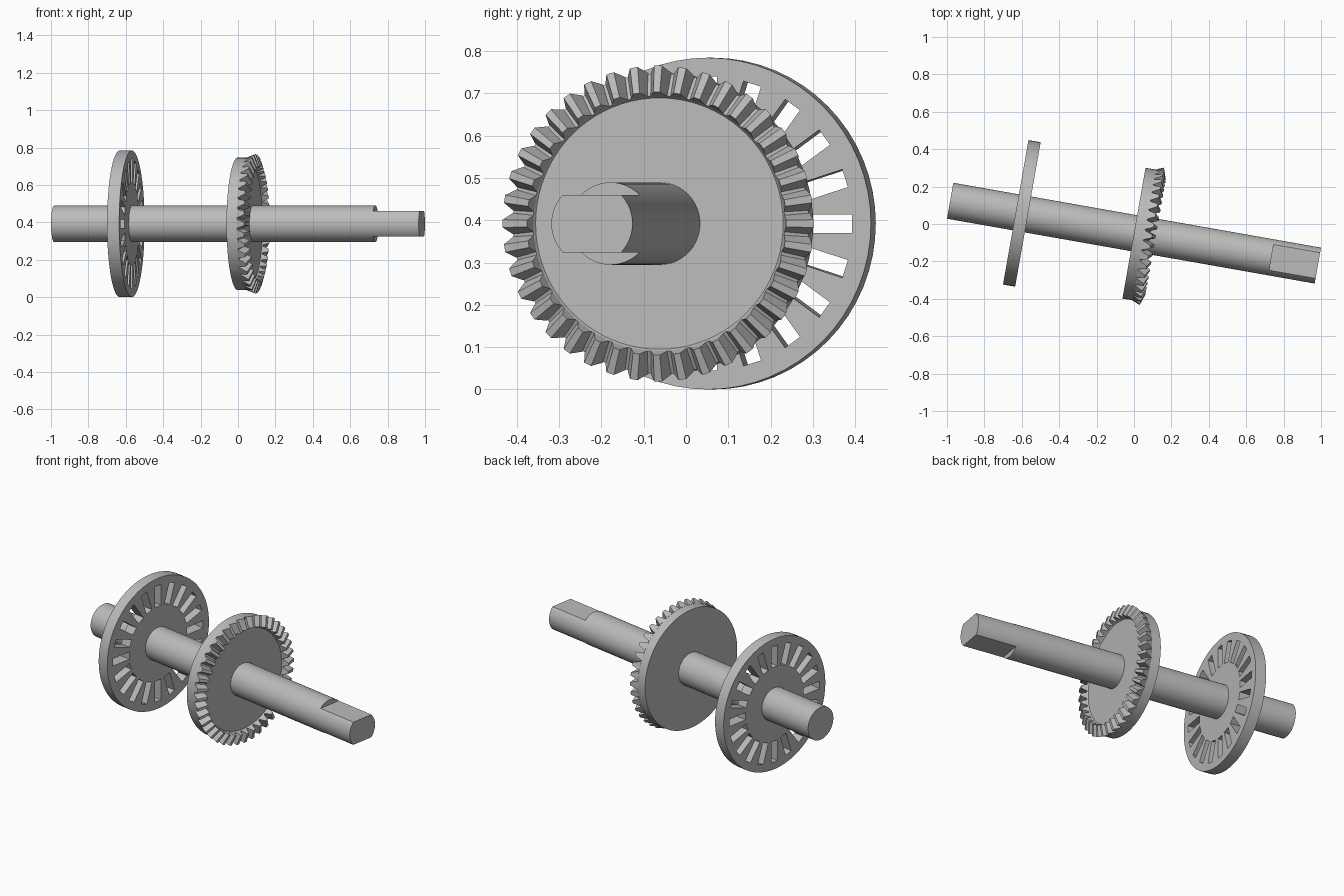
import bpy
import bmesh
from math import sin, cos, pi, tau, asin, radians
from mathutils import Matrix, Vector

cube = bpy.data.objects.get("Cube")
if cube:
    bpy.data.objects.remove(cube, do_unlink=True)

SIDES = 64
SHAFT_R = 0.0975
SHAFT_END = 0.998

# Every part is modelled along local x, then turned with the shaft
PLACE = Matrix.Translation((0, -0.049, 0.392)) @ Matrix.Rotation(radians(-10), 4, 'Z')

steel = bpy.data.materials.new("grey_steel")
steel.use_nodes = True
GREY = (0.5, 0.5, 0.5, 1)
steel.diffuse_color = GREY
steel.node_tree.nodes["Principled BSDF"].inputs["Base Color"].default_value = GREY


def add_object(name, mesh):
    obj = bpy.data.objects.new(name, mesh)
    bpy.context.collection.objects.link(obj)
    mesh.materials.clear()
    mesh.materials.append(steel)
    obj.matrix_world = PLACE
    bpy.ops.object.select_all(action='DESELECT')
    obj.select_set(True)
    bpy.context.view_layer.objects.active = obj
    bpy.ops.object.shade_smooth_by_angle(angle=radians(25))
    return obj


def finish(name, bm):
    bmesh.ops.recalc_face_normals(bm, faces=bm.faces)
    mesh = bpy.data.meshes.new(name)
    bm.to_mesh(mesh)
    bm.free()
    return add_object(name, mesh)


def circle(radius, start=0, end=tau, steps=SIDES):
    return [(radius * cos(start + (end - start) * i / steps),
             radius * sin(start + (end - start) * i / steps)) for i in range(steps)]


def loft(bm, rings):
    """Join rings of points with quads and cap both ends."""
    loops = [[bm.verts.new(p) for p in ring] for ring in rings]
    for a, b in zip(loops, loops[1:]):
        for i in range(len(a)):
            j = (i + 1) % len(a)
            bm.faces.new((a[i], a[j], b[j], b[i]))
    bm.faces.new(loops[0])
    bm.faces.new(loops[-1])


def ring_at(x, outline):
    return [(x, y, z) for y, z in outline]


# Shaft with two flats milled at the right end
bm = bmesh.new()
flat_start = 0.746
loft(bm, [ring_at(x, circle(SHAFT_R)) for x in (-SHAFT_END, flat_start)])
a = asin(0.068 / SHAFT_R)
flats = []
for mid in (0, pi):
    flats += circle(SHAFT_R, mid - a, mid + a, 16)
    flats.append((SHAFT_R * cos(mid + a), SHAFT_R * sin(mid + a)))
loft(bm, [ring_at(x, flats) for x in (flat_start, SHAFT_END)])
finish("shaft", bm)

# Slotted disc: filled outline with radial holes, extruded
SLOTS = 20
curve = bpy.data.curves.new("slotted_disc_outline", 'CURVE')
curve.dimensions = '2D'
curve.fill_mode = 'BOTH'
curve.extrude = 0.033


def add_outline(points):
    spline = curve.splines.new('POLY')
    spline.points.add(len(points) - 1)
    for p, (u, v) in zip(spline.points, points):
        p.co = (u, v, 0, 1)
    spline.use_cyclic_u = True


add_outline(circle(0.392))
for k in range(SLOTS):
    turn = Matrix.Rotation(k * tau / SLOTS, 2)
    corners = [(0.222, -0.022), (0.347, -0.022), (0.347, 0.022), (0.222, 0.022)]
    add_outline([turn @ Vector(c) for c in corners])
helper = bpy.data.objects.new("slotted_disc_outline", curve)
bpy.context.collection.objects.link(helper)
depsgraph = bpy.context.evaluated_depsgraph_get()
disc_mesh = bpy.data.meshes.new_from_object(helper.evaluated_get(depsgraph))
bpy.data.objects.remove(helper, do_unlink=True)
disc_mesh.transform(Matrix.Translation((-0.609, 0, 0)) @ Matrix.Rotation(pi / 2, 4, 'Y'))
bm = bmesh.new()
bm.from_mesh(disc_mesh)
bmesh.ops.remove_doubles(bm, verts=bm.verts, dist=0.0001)
finish("slotted_disc", bm)

# Bevel gear blank, turned from a profile of (x, radius)
TEETH = 40
profile = [(0, 0.355), (0.057, 0.355), (0.087, 0.302), (0.08, 0.297)]
bm = bmesh.new()
loft(bm, [ring_at(x, circle(r, steps=TEETH * 2)) for x, r in profile])
finish("gear_blank", bm)

# Bevel gear teeth, tapering toward the middle
bm = bmesh.new()
for k in range(TEETH):
    turn = Matrix.Rotation(k * tau / TEETH, 4, 'X')
    rings = []
    for root_x, root_r, tip_x, tip_r in ((0.055, 0.356, 0.097, 0.373),
                                         (0.083, 0.300, 0.118, 0.311)):
        root_w = root_r * 0.07
        tip_w = tip_r * 0.025
        section = [(root_x, root_r, -root_w), (tip_x, tip_r, -tip_w),
                   (tip_x, tip_r, tip_w), (root_x, root_r, root_w)]
        rings.append([turn @ Vector(p) for p in section])
    loft(bm, rings)
finish("gear_teeth", bm)
